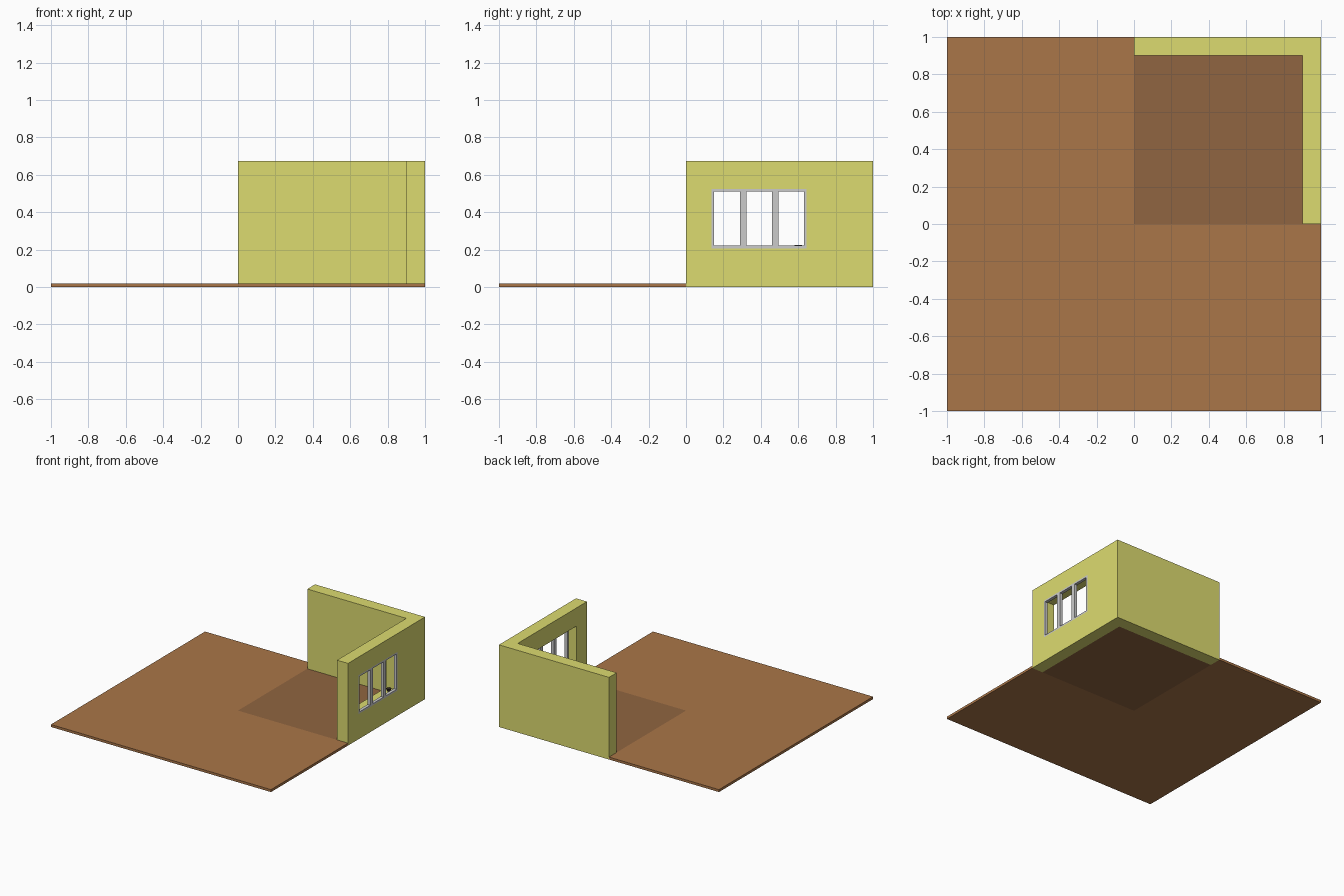
import bpy, bmesh
from mathutils import Matrix, Vector

if "Cube" in bpy.data.objects:
    bpy.data.objects.remove(bpy.data.objects["Cube"])


def material(name, rgb):
    m = bpy.data.materials.new(name)
    m.diffuse_color = (*rgb, 1)
    m.use_nodes = True
    m.node_tree.nodes["Principled BSDF"].inputs["Base Color"].default_value = m.diffuse_color
    return m


def add_object(name, bm, mat=None):
    bmesh.ops.recalc_face_normals(bm, faces=bm.faces)
    me = bpy.data.meshes.new(name)
    bm.to_mesh(me)
    bm.free()
    ob = bpy.data.objects.new(name, me)
    bpy.context.collection.objects.link(ob)
    if mat:
        me.materials.append(mat)
    return ob


def add_box(bm, lo, hi):
    lo, hi = Vector(lo), Vector(hi)
    mat = Matrix.Translation((lo + hi) / 2) @ Matrix.Diagonal((*(hi - lo), 1))
    bmesh.ops.create_cube(bm, size=1, matrix=mat)


def slab(name, outline, z0, z1, mat):
    bm = bmesh.new()
    face = bm.faces.new([bm.verts.new((x, y, z0)) for x, y in outline])
    ext = bmesh.ops.extrude_face_region(bm, geom=[face], use_keep_orig=True)
    top = [v for v in ext["geom"] if isinstance(v, bmesh.types.BMVert)]
    bmesh.ops.translate(bm, verts=top, vec=(0, 0, z1 - z0))
    return add_object(name, bm, mat)


brown = material("ground_brown", (0.40, 0.18, 0.065))
dark_brown = material("floor_brown", (0.28, 0.13, 0.052))
yellow = material("wall_yellow", (0.72, 0.71, 0.16))
black = material("pot_dark", (0.03, 0.02, 0.015))

# Ground slab wrapping around the room, and the darker room floor
slab("ground", [(-1, -1), (1, -1), (1, 0), (0, 0), (0, 1), (-1, 1)], 0, 0.02, brown)
slab("room_floor", [(0, 0), (0.9, 0), (0.9, 0.9), (0, 0.9)], 0, 0.02, dark_brown)

# Corner walls with a window opening
walls = slab("walls", [(0.9, 0), (1, 0), (1, 1), (0, 1), (0, 0.9), (0.9, 0.9)],
             0, 0.675, yellow)
Y0, Y1, Z0, Z1 = 0.135, 0.645, 0.207, 0.525
bm = bmesh.new()
add_box(bm, (0.8, Y0, Z0), (1.1, Y1, Z1))
cutter = add_object("window_cutter", bm, yellow)
cutter.hide_render = True
cutter.hide_set(True)
cut = walls.modifiers.new("window", "BOOLEAN")
cut.object = cutter
cut.operation = "DIFFERENCE"
cut.solver = "EXACT"

# Window frame: border rails and two mullions, set at the outer face
X0, X1, T = 0.975, 1.0, 0.014
bm = bmesh.new()
for y in (Y0, Y1 - T):
    add_box(bm, (X0, y, Z0), (X1, y + T, Z1))
for z in (Z0, Z1 - T):
    add_box(bm, (X0, Y0 + T, z), (X1, Y1 - T, z + T))
for y in (0.306, 0.478):
    add_box(bm, (X0, y - 0.017, Z0 + T), (X1, y + 0.017, Z1 - T))
add_object("window_frame", bm)

# Small dark dish on the sill
bm = bmesh.new()
bmesh.ops.create_cone(bm, cap_ends=True, segments=12, radius1=0.012, radius2=0.02,
                      depth=0.019, matrix=Matrix.Translation((0.95, 0.6, 0.2165)))
add_object("sill_dish", bm, black)
